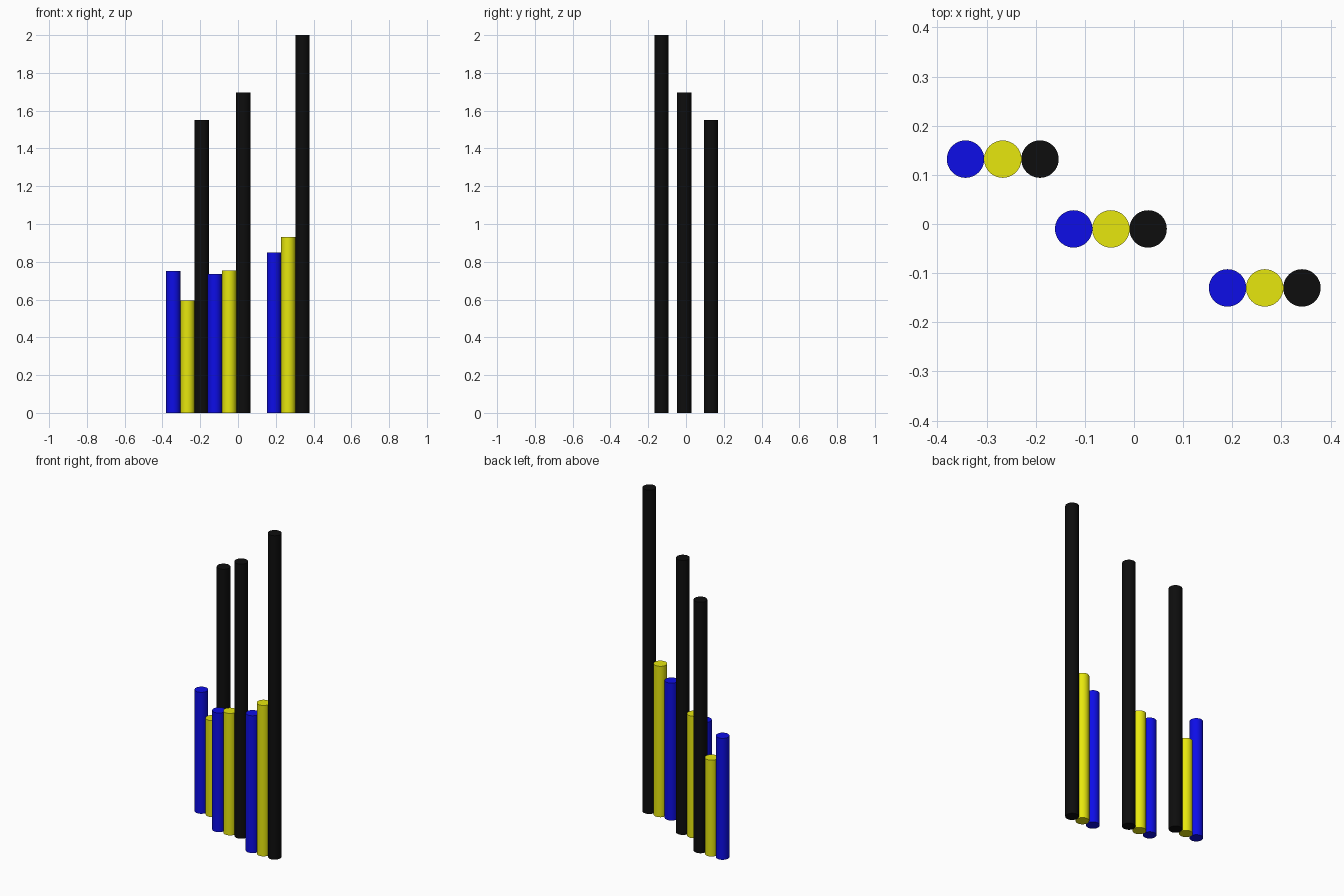
import bpy
import math

cube = bpy.data.objects.get("Cube")
if cube:
    bpy.data.objects.remove(cube, do_unlink=True)


def make_material(name, color):
    mat = bpy.data.materials.new(name)
    mat.use_nodes = True
    mat.diffuse_color = color
    mat.node_tree.nodes["Principled BSDF"].inputs["Base Color"].default_value = color
    return mat


COLORS = [
    ("blue", make_material("blue", (0.004, 0.004, 0.8, 1))),
    ("yellow", make_material("yellow", (0.8, 0.8, 0.004, 1))),
    ("black", make_material("black", (0.004, 0.004, 0.004, 1))),
]
RADIUS = 0.038
SPACING = 0.0757


def make_column(name, mat, x, y, height):
    bpy.ops.mesh.primitive_cylinder_add(
        vertices=64, radius=RADIUS, depth=height, location=(x, y, height / 2))
    column = bpy.context.object
    column.name = name
    column.data.materials.append(mat)
    bpy.ops.object.shade_smooth_by_angle(angle=math.radians(30))


# Each row: name, centre of its middle column, heights of blue, yellow, black
ROWS = [
    ("back", -0.267, 0.132, (0.75, 0.595, 1.55)),
    ("middle", -0.047, -0.01, (0.735, 0.753, 1.695)),
    ("front", 0.266, -0.13, (0.848, 0.932, 2.0)),
]
for row, x, y, heights in ROWS:
    for i, ((color, mat), height) in enumerate(zip(COLORS, heights)):
        make_column(f"{row}_{color}_column", mat, x + (i - 1) * SPACING, y, height)
